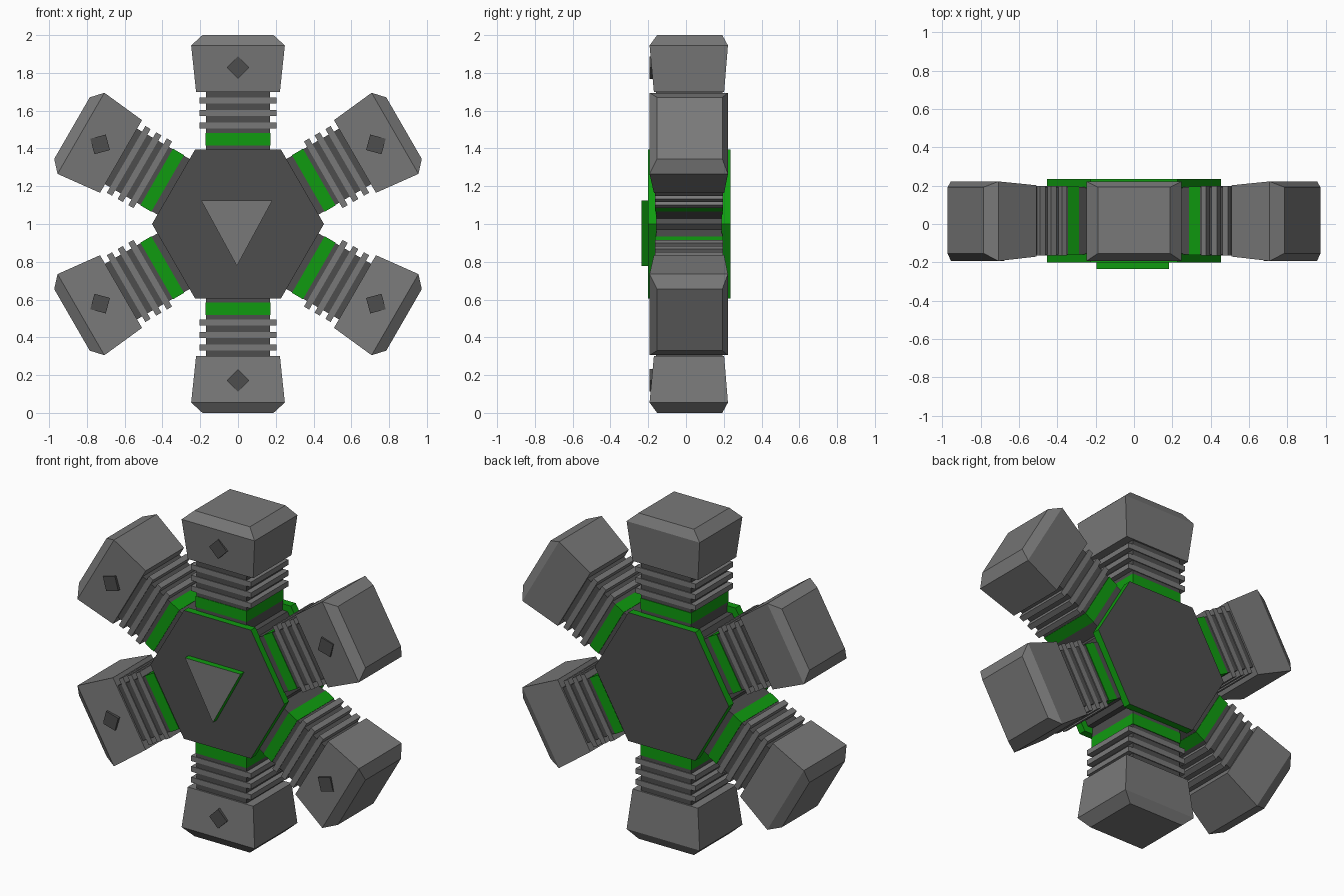
import bpy, bmesh, math
from mathutils import Matrix, Vector

if "Cube" in bpy.data.objects:
    bpy.data.objects.remove(bpy.data.objects["Cube"])


def material(name, rgb):
    m = bpy.data.materials.new(name)
    m.diffuse_color = (*rgb, 1)
    m.use_nodes = True
    m.node_tree.nodes["Principled BSDF"].inputs["Base Color"].default_value = m.diffuse_color
    return m


DARK = material("dark grey", (0.075, 0.075, 0.075))
LIGHT = material("mid grey", (0.19, 0.19, 0.19))
GREEN = material("green", (0.005, 0.33, 0.005))
CENTRE = Matrix.Translation((0, 0, 1.0))


def loft(name, rings, mats, matrix=CENTRE, rule=None):
    """Flat-faced solid through a stack of rings of points."""
    bm = bmesh.new()
    loops = [[bm.verts.new(p) for p in ring] for ring in rings]
    n = len(loops[0])
    bm.faces.new(loops[0])
    bm.faces.new(loops[-1])
    for a, b in zip(loops, loops[1:]):
        for i in range(n):
            j = (i + 1) % n
            bm.faces.new((a[i], a[j], b[j], b[i]))
    bmesh.ops.recalc_face_normals(bm, faces=bm.faces)
    if rule:
        for f in bm.faces:
            f.material_index = rule(f.normal)
    bm.transform(matrix)
    me = bpy.data.meshes.new(name)
    bm.to_mesh(me)
    bm.free()
    for m in mats:
        me.materials.append(m)
    ob = bpy.data.objects.new(name, me)
    bpy.context.collection.objects.link(ob)
    return ob


def section(r, hx, y0, y1):
    return [(-hx, y0, r), (hx, y0, r), (hx, y1, r), (-hx, y1, r)]


def prism(name, outline, y0, y1, mats, matrix=CENTRE, rule=None):
    """Outline in x, z extruded along y."""
    rings = [[(x, y, z) for x, z in outline] for y in (y0, y1)]
    return loft(name, rings, mats, matrix, rule)


def ngon(n, radius, start=0.0):
    return [(radius * math.cos(start + math.tau * i / n),
             radius * math.sin(start + math.tau * i / n)) for i in range(n)]


# Hub: two hexagonal plates (dark outer faces, green elsewhere) on a dark core
prism("front_plate", ngon(6, 0.455), -0.2, -0.155, [GREEN, DARK],
      rule=lambda n: int(n.y < -0.5))
prism("back_plate", ngon(6, 0.455), 0.187, 0.235, [GREEN, DARK],
      rule=lambda n: int(n.y > 0.5))
prism("hub_core", ngon(6, 0.41), -0.157, 0.19, [DARK])

# Raised triangle on the front, green edges
prism("front_triangle", [(-0.195, 0.125), (0.182, 0.125), (-0.006, -0.222)],
      -0.236, -0.198, [GREEN, LIGHT], rule=lambda n: int(n.y < -0.5))

# Six identical arms around the hub
for k in range(6):
    shift = 0.0 if k % 3 == 0 else 0.015
    place = (CENTRE @ Matrix.Rotation(k * math.pi / 3, 4, 'Y')
             @ Matrix.Translation((0, 0, shift)))
    tag = f"_{k + 1}"

    # Neck
    loft("arm_neck" + tag, [section(0.3, 0.17, -0.16, 0.192),
                            section(0.72, 0.17, -0.16, 0.192)], [DARK], place)
    # Green collar
    loft("arm_collar" + tag, [section(0.415, 0.173, -0.163, 0.196),
                              section(0.482, 0.173, -0.163, 0.196)], [GREEN], place)
    # Ribs
    for i, r in enumerate((0.506, 0.571, 0.637)):
        loft(f"arm_rib{tag}_{i + 1}", [section(r, 0.204, -0.164, 0.197),
                                       section(r + 0.032, 0.204, -0.164, 0.197)],
             [LIGHT], place)
    # Flared foot with chamfered end
    loft("foot" + tag, [section(0.7, 0.222, -0.17, 0.202),
                        section(0.945, 0.248, -0.193, 0.222),
                        section(1.0, 0.188, -0.153, 0.192)], [LIGHT], place)
    # Diamond stud on the foot
    prism("foot_diamond" + tag, [(x, z + 0.828) for x, z in ngon(4, 0.06)],
          -0.194, -0.16, [DARK], place)
